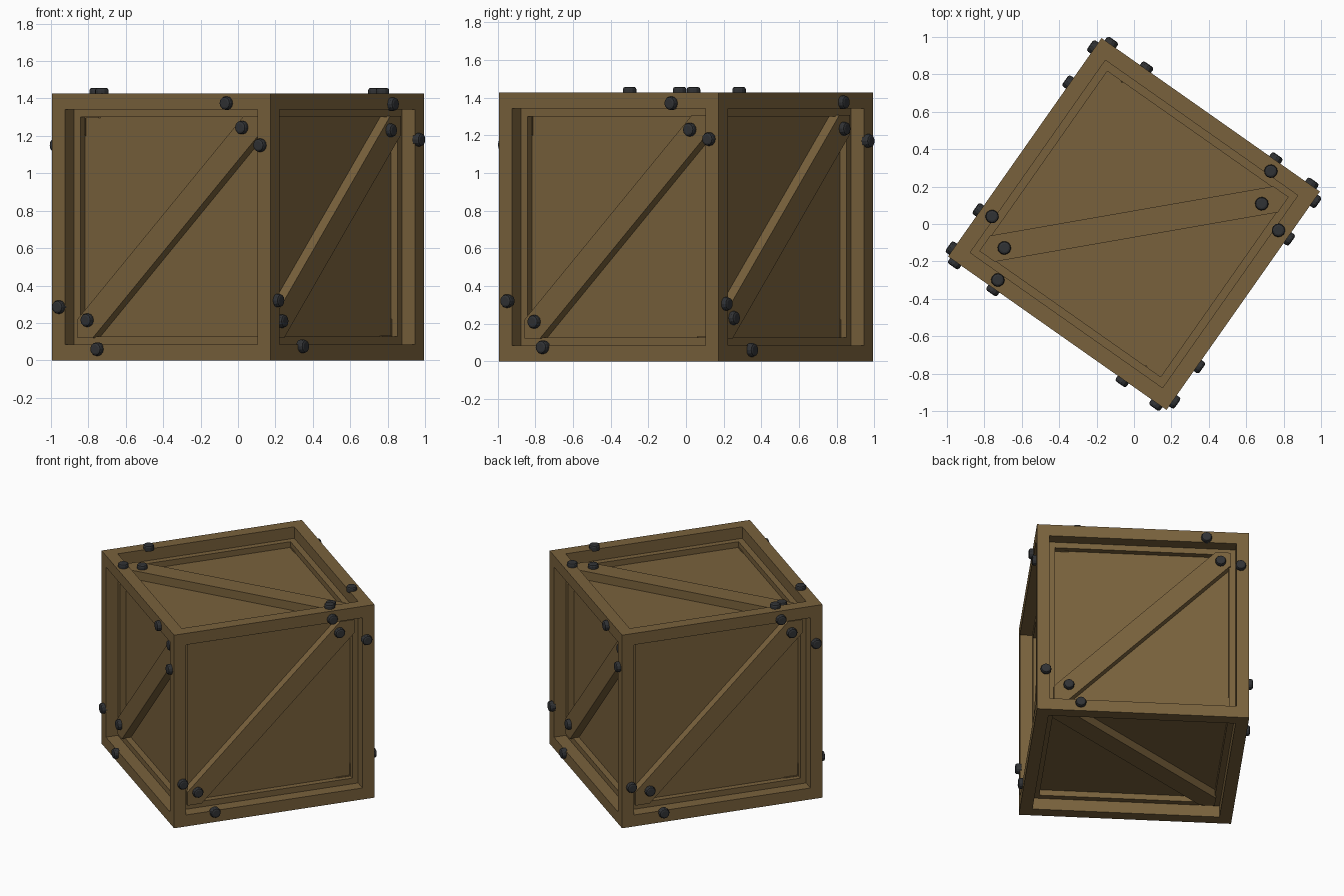
import bpy, bmesh, math
from mathutils import Matrix, Vector

if "Cube" in bpy.data.objects:
    bpy.data.objects.remove(bpy.data.objects["Cube"])

SIDE, FRAME, RECESS, PLANK_IN, NOTCH = 1.427, 0.12, 0.127, 0.065, 0.10
H = SIDE / 2
WORLD = Matrix.Translation((0, 0, H)) @ Matrix.Rotation(math.radians(-35.1), 4, 'Z')


def material(name, color):
    m = bpy.data.materials.new(name)
    m.diffuse_color = color
    m.use_nodes = True
    m.node_tree.nodes["Principled BSDF"].inputs["Base Color"].default_value = m.diffuse_color
    return m


wood = material("wood", (0.19, 0.12, 0.045, 1))
iron = material("iron", (0.03, 0.032, 0.035, 1))


def add_object(name, bm, mat, matrix):
    bm.transform(matrix)
    bmesh.ops.recalc_face_normals(bm, faces=bm.faces[:])
    mesh = bpy.data.meshes.new(name)
    bm.to_mesh(mesh)
    bm.free()
    mesh.materials.append(mat)
    obj = bpy.data.objects.new(name, mesh)
    bpy.context.collection.objects.link(obj)
    return obj


def face_matrix(u, v):
    # Face coordinates: origin at the lower left corner, z pointing outward
    u, v = Vector(u), Vector(v)
    n = u.cross(v)
    m = Matrix((u, v, n)).transposed().to_4x4()
    m.translation = (n - u - v) * H
    return WORLD @ m


def plank(name, matrix):
    # Diagonal brace with its ends cut to fit the frame corners
    a, b = FRAME, SIDE - FRAME
    outline = [(a, a), (a + NOTCH, a), (b, b - NOTCH), (b, b), (b - NOTCH, b), (a, a + NOTCH)]
    bm = bmesh.new()
    base = bm.faces.new([bm.verts.new((x, y, -RECESS - 0.005)) for x, y in outline])
    ext = bmesh.ops.extrude_face_region(bm, geom=[base])
    verts = [g for g in ext["geom"] if isinstance(g, bmesh.types.BMVert)]
    bmesh.ops.translate(bm, verts=verts, vec=(0, 0, RECESS + 0.005 - PLANK_IN))
    add_object(name, bm, wood, matrix)


def bolt(name, matrix, x, y, z):
    # Round bolt head with a softened top edge
    bm = bmesh.new()
    bmesh.ops.create_cone(bm, cap_ends=True, segments=12, radius1=0.036, radius2=0.036, depth=0.04)
    rim = [e for e in bm.edges if all(v.co.z > 0 for v in e.verts)]
    bmesh.ops.bevel(bm, geom=rim, offset=0.013, segments=2, profile=0.5, affect='EDGES')
    add_object(name, bm, iron, matrix @ Matrix.Translation((x, y, z + 0.01)))


# Crate body: cube with a recessed panel in every face
bm = bmesh.new()
bmesh.ops.create_cube(bm, size=SIDE)
panels = bm.faces[:]
bmesh.ops.inset_individual(bm, faces=panels, thickness=FRAME)
for f in panels:
    n = f.normal.copy()
    new = bmesh.ops.extrude_discrete_faces(bm, faces=[f])["faces"][0]
    bmesh.ops.translate(bm, verts=new.verts[:], vec=-n * RECESS)
add_object("crate_body", bm, wood, WORLD)

# Faces: horizontal axis, vertical axis, six bolt positions (2nd and 5th sit on the plank)
FACES = {
    "front": ((1, 0, 0), (0, 0, 1),
              [(.05, .285), (.19, .215), (.30, .06), (1.145, 1.375), (1.20, 1.245), (1.365, 1.15)]),
    "right": ((0, 1, 0), (0, 0, 1),
              [(.06, .32), (.19, .21), (.29, .075), (1.125, 1.37), (1.20, 1.23), (1.37, 1.18)]),
    "back": ((-1, 0, 0), (0, 0, 1),
             [(.06, .305), (.22, .23), (.295, .06), (1.14, 1.375), (1.24, 1.235), (1.37, 1.17)]),
    "left": ((0, -1, 0), (0, 0, 1),
             [(.065, .295), (.22, .215), (.295, .07), (1.13, 1.365), (1.23, 1.225), (1.38, 1.15)]),
    "top": ((1, 0, 0), (0, 1, 0),
            [(.07, .31), (.22, .21), (.29, .05), (1.15, 1.365), (1.21, 1.195), (1.365, 1.13)]),
    "bottom": ((0, 1, 0), (1, 0, 0), []),
}
for side, (u, v, bolts) in FACES.items():
    m = face_matrix(u, v)
    plank(side + "_plank", m)
    for i, (x, y) in enumerate(bolts):
        bolt(f"{side}_bolt_{i + 1}", m, x, y, -PLANK_IN if i in (1, 4) else 0)
